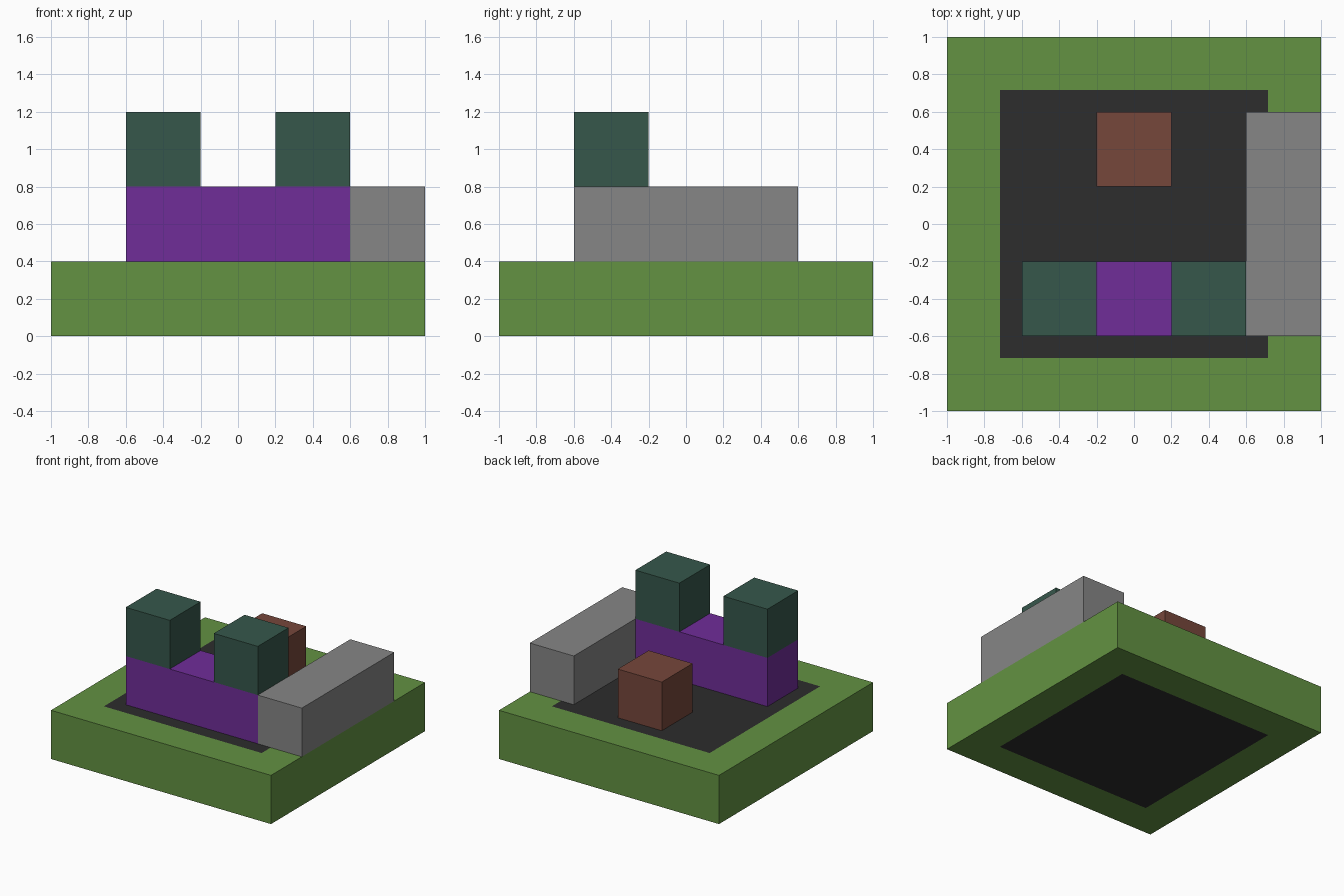
import bpy
import bmesh

U = 0.4  # edge of one block

default_cube = bpy.data.objects.get("Cube")
if default_cube:
    bpy.data.objects.remove(default_cube, do_unlink=True)


def make_material(name, rgb):
    """Flat material from 0-255 display values, stored as linear."""
    linear = [((c / 255 + 0.055) / 1.055) ** 2.4 for c in rgb]
    mat = bpy.data.materials.new(name)
    mat.use_nodes = True
    mat.diffuse_color = (*linear, 1)
    mat.node_tree.nodes["Principled BSDF"].inputs["Base Color"].default_value = (*linear, 1)
    return mat


grass = make_material("grass green", (99, 146, 66))
dark = make_material("charcoal", (45, 45, 45))
purple = make_material("purple", (112, 45, 153))
teal = make_material("dark teal", (54, 87, 75))
grey = make_material("mid grey", (134, 134, 134))
brown = make_material("red brown", (118, 71, 59))


def block(name, low, size, *mats):
    """Box given by its lowest corner and its size, both in block units."""
    bm = bmesh.new()
    bmesh.ops.create_cube(bm, size=1)
    for v in bm.verts:
        v.co = [(l + (c + 0.5) * s) * U for l, c, s in zip(low, v.co, size)]
    mesh = bpy.data.meshes.new(name)
    bm.to_mesh(mesh)
    bm.free()
    for mat in mats:
        mesh.materials.append(mat)
    obj = bpy.data.objects.new(name, mesh)
    bpy.context.collection.objects.link(obj)
    return obj


# Grass slab, with a dark square let into its top and underside
base = block("base_slab", (-2.5, -2.5, 0), (5, 5, 1), grass, dark)
bm = bmesh.new()
bm.from_mesh(base.data)
bm.normal_update()
caps = [f for f in bm.faces if abs(f.normal.z) > 0.9]
bmesh.ops.inset_individual(bm, faces=caps, thickness=U)
for f in bm.faces:
    centre = f.calc_center_median()
    if abs(f.normal.z) > 0.9 and max(abs(centre.x), abs(centre.y)) < U:
        f.material_index = 1
bm.to_mesh(base.data)
bm.free()

# Front wall with a tower on each end
block("front_wall", (-1.5, -1.5, 1), (3, 1, 1), purple)
for side, x in (("right", -1.5), ("left", 0.5)):
    block(side + "_tower", (x, -1.5, 2), (1, 1, 1), teal)

# Side wall and the block at the back
block("side_wall", (1.5, -1.5, 1), (1, 3, 1), grey)
block("back_block", (-0.5, 0.5, 1), (1, 1, 1), brown)
